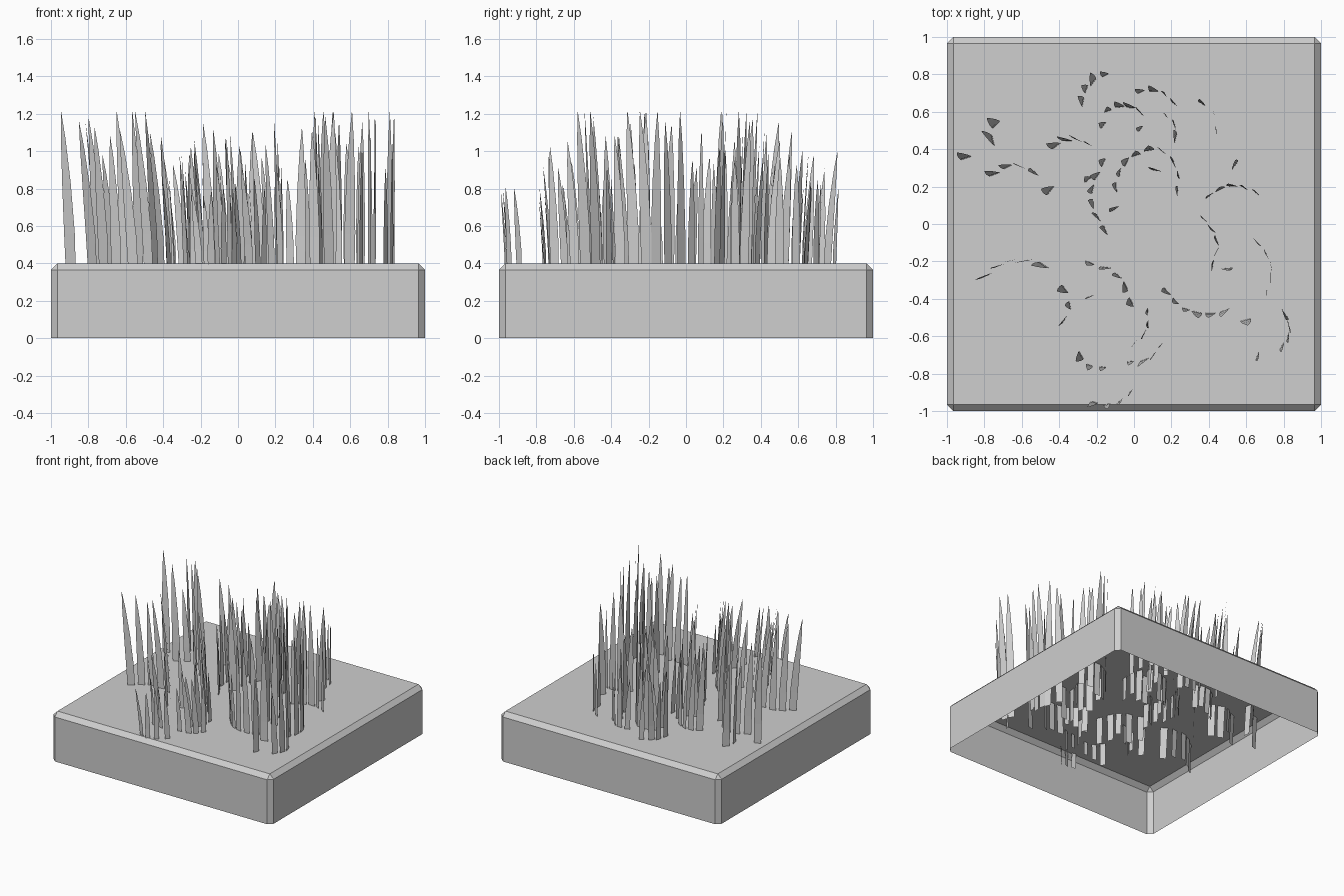
import bpy, bmesh, math, random
from mathutils import Vector

random.seed(11)
if "Cube" in bpy.data.objects:
    bpy.data.objects.remove(bpy.data.objects["Cube"], do_unlink=True)

# One plain material shared by every part
grey = bpy.data.materials.new("plain grey")
grey.use_nodes = True
colour = (0.62, 0.62, 0.62, 1)
grey.diffuse_color = colour
grey.node_tree.nodes["Principled BSDF"].inputs["Base Color"].default_value = colour


def add_object(name, bm):
    mesh = bpy.data.meshes.new(name)
    bm.to_mesh(mesh)
    bm.free()
    mesh.materials.append(grey)
    obj = bpy.data.objects.new(name, mesh)
    bpy.context.collection.objects.link(obj)


# Ground block: chamfered box shell, open underneath
TOP = 0.4
bm = bmesh.new()
bmesh.ops.create_cube(bm, size=2)
for v in bm.verts:
    v.co.z = TOP if v.co.z > 0 else 0
edges = [e for e in bm.edges if any(v.co.z > 0 for v in e.verts)]
bmesh.ops.bevel(bm, geom=edges, offset=0.035, segments=1, affect='EDGES')
bottom = [f for f in bm.faces if all(v.co.z < 0.001 for v in f.verts)]
bmesh.ops.delete(bm, geom=bottom, context='FACES')
add_object("ground_block", bm)


def blade_height(spot):
    # Taller towards the left and right sides, shorter towards front and back
    height = 0.58 + 0.25 * abs(spot.x) - 0.3 * spot.y ** 2
    return min(0.81, height * random.uniform(0.75, 1.3))


# Grass blade: a flat strip from below the ground, tapering to a bent tip
def add_blade(bm, spot, direction):
    height = blade_height(spot)
    size = height / 0.8
    along = Vector((math.cos(direction), math.sin(direction), 0))
    width = 0.06 * size ** 0.6
    lean = Vector((0.05 * spot.x - 0.035, 0.08 * spot.y, 0)) * size
    lean += along * random.uniform(-0.03, 0.03)
    foot = spot.to_3d() - lean * 0.4
    low, high = TOP - 0.27 * size, TOP + height
    previous = None
    for t, taper in ((0, 0.85), (0.4, 1), (0.65, 0.8), (0.87, 0.42), (1, 0.03)):
        centre = foot + lean * t ** 1.5
        centre.z = low + (high - low) * t
        side = along * width * taper / 2
        ring = [bm.verts.new(centre - side), bm.verts.new(centre + side)]
        if previous:
            bm.faces.new((previous[0], previous[1], ring[1], ring[0]))
        previous = ring


# Rows of blades: start and end of each gently curved row, in hundredths
rows = [
    (-77, 46, -75, 54),
    (-76, 27, -54, 28),
    (-43, 42, -25, 43),
    (-28, 66, -16, 80),
    (-14, 61, 3, 60),
    (3, 71, 21, 65),
    (17, 58, 22, 47),
    (36, 65, 44, 50),
    (-16, -3, -17, 33),
    (-10, 20, 8, 40),
    (15, 39, 23, 18),
    (40, 15, 65, 17),
    (37, 3, 42, -22),
    (66, -10, 71, -36),
    (81, -49, 79, -66),
    (48, -47, 17, -36),
    (7, -47, 0, -64),
    (-24, -21, -2, -42),
    (-80, -28, -50, -22),
    (-38, -35, -38, -52),
    (14, -65, -2, -74),
    (-17, -77, -29, -71),
    (-2, -90, -22, -96),
]
SPACING = 0.068
bm = bmesh.new()
for x0, y0, x1, y1 in rows:
    start, end = Vector((x0, y0)) / 100, Vector((x1, y1)) / 100
    step = end - start
    gaps = max(1, round(step.length / SPACING))
    bulge = Vector((-step.y, step.x)) * 0.18
    for i in range(gaps + 1):
        t = i / gaps
        spot = start + step * t + bulge * math.sin(math.pi * t)
        heading = math.atan2(step.y, step.x) + random.uniform(-0.3, 0.3)
        heading += 0.5 * math.cos(math.pi * t)
        add_blade(bm, spot, heading)

# Lone blades between the rows
lone = [(-91, 36), (-46, 18), (-25, 24), (54, 32), (50, -24), (66, -71),
        (60, -52), (-24, -39), (-11, 8), (11, 29), (-17, 53), (3, 51)]
for x, y in lone:
    add_blade(bm, Vector((x, y)) / 100, random.uniform(-0.2, 1.2))
add_object("grass_blades", bm)
